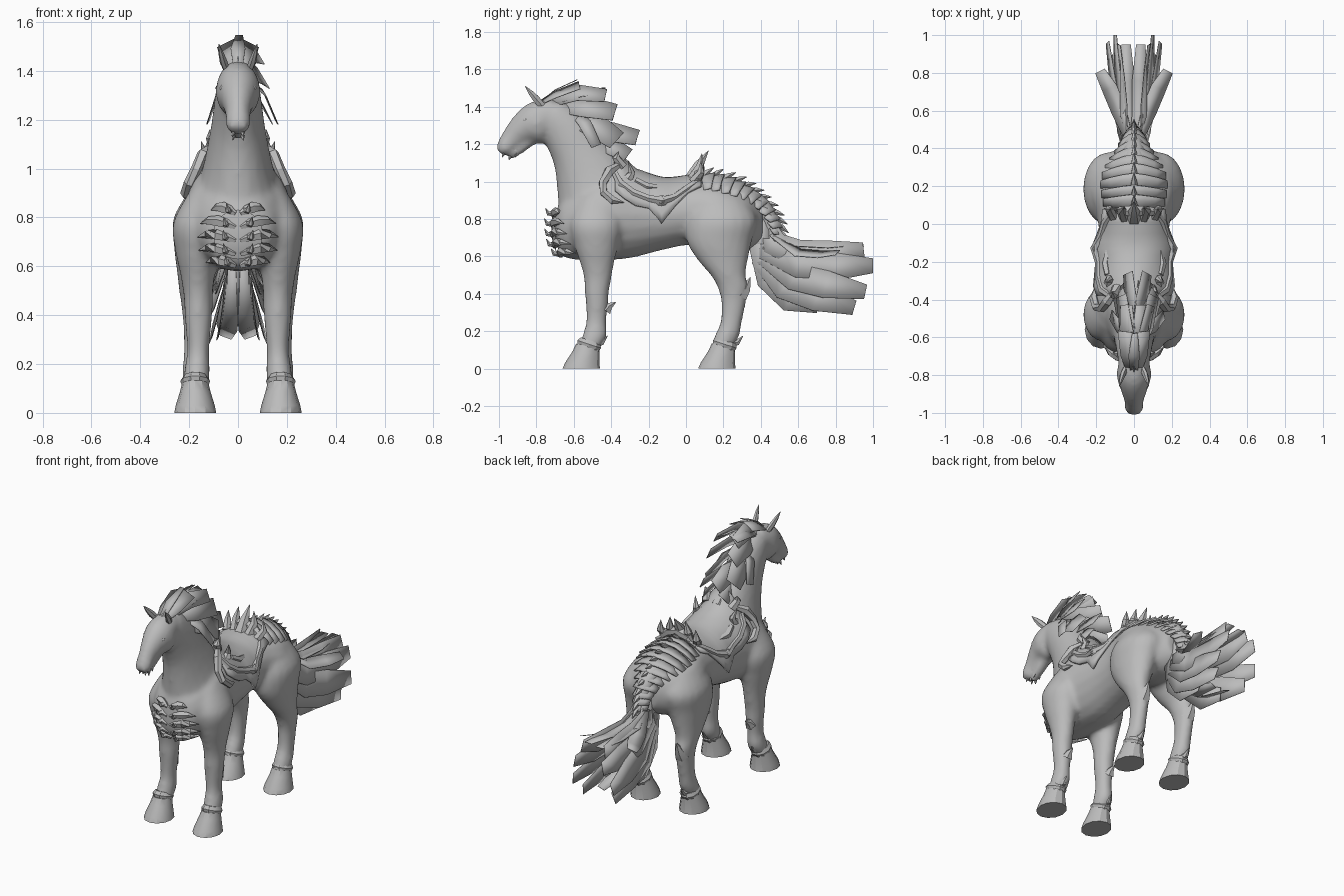
import bpy, bmesh, math
from mathutils import Vector, Matrix
from mathutils.bvhtree import BVHTree

GREY = bpy.data.materials.new("plain grey")
GREY.diffuse_color = (0.5, 0.5, 0.5, 1)


def make(name, bm, angle=30, thick=0):
    """Turn a bmesh into a named object."""
    bmesh.ops.recalc_face_normals(bm, faces=bm.faces[:])
    me = bpy.data.meshes.new(name)
    bm.to_mesh(me)
    bm.free()
    me.materials.append(GREY)
    me.shade_smooth()
    me.set_sharp_from_angle(angle=math.radians(angle))
    ob = bpy.data.objects.new(name, me)
    bpy.context.collection.objects.link(ob)
    if thick:
        mod = ob.modifiers.new("thickness", 'SOLIDIFY')
        mod.thickness, mod.offset = thick, 0
    return ob


def skin(bm, rings, closed=True):
    """Bridge rows of points with quads; closed rows get end caps."""
    rows = [[bm.verts.new(p) for p in r] for r in rings]
    n = len(rows[0])
    for a, b in zip(rows, rows[1:]):
        for i in range(n if closed else n - 1):
            j = (i + 1) % n
            bm.faces.new((a[i], a[j], b[j], b[i]))
    if closed:
        bm.faces.new(rows[0])
        bm.faces.new(rows[-1])


def catmull(pts, sub):
    """Smoothly interpolate tuples of numbers."""
    out = []
    for i in range(len(pts) - 1):
        p = [pts[max(i - 1, 0)], pts[i], pts[i + 1], pts[min(i + 2, len(pts) - 1)]]
        for k in range(sub):
            t = k / sub
            out.append([0.5 * (2 * b + (c - a) * t + (2 * a - 5 * b + 4 * c - d) * t * t
                               + (3 * b - a - 3 * c + d) * t ** 3) for a, b, c, d in zip(*p)])
    return out + [list(pts[-1])]


def loft(bm, stations, side=1, n=20, sub=4):
    """Stations are x, y, z, half width, half depth, tilt of the depth axis."""
    rings = []
    for x, y, z, rx, rv, tilt in catmull(stations, sub):
        c, s = math.cos(math.radians(tilt)), math.sin(math.radians(tilt))
        rings.append([(side * (x + rx * math.cos(a)), y + rv * math.sin(a) * c, z + rv * math.sin(a) * s)
                      for a in (2 * math.pi * k / n for k in range(n))])
    skin(bm, rings)


def tube(bm, pts, radii, n=6, flat=1.0):
    """Tapered horn or bar along a path."""
    pts = [Vector(p) for p in pts]
    rings = []
    for i, p in enumerate(pts):
        t = (pts[min(i + 1, len(pts) - 1)] - pts[max(i - 1, 0)]).normalized()
        ref = Vector((1, 0, 0)) if abs(t.x) < 0.8 else Vector((0, 0, 1))
        u = (ref - t * ref.dot(t)).normalized()
        v = t.cross(u)
        r = max(radii[i], 0.0015)
        rings.append([p + u * r * flat * math.cos(a) + v * r * math.sin(a)
                      for a in (2 * math.pi * k / n for k in range(n))])
    skin(bm, rings)


def ribbon(bm, pts, widths, normal):
    """Flat lock of hair with its face along the given normal."""
    pts = [Vector(p) for p in pts]
    rows = []
    for i, p in enumerate(pts):
        t = (pts[min(i + 1, len(pts) - 1)] - pts[max(i - 1, 0)]).normalized()
        w = t.cross(Vector(normal)).normalized() * widths[i] / 2
        rows.append([p - w, p + w])
    skin(bm, rows, closed=False)


# Horse body: trunk, neck, head, jaw and legs merged into one smooth skin
bm = bmesh.new()
loft(bm, [(0, y, z, rx, rz, 90) for y, z, rx, rz in (
    (-.70, .75, .06, .07), (-.66, .755, .14, .155), (-.56, .785, .20, .205), (-.45, .815, .22, .235),
    (-.30, .825, .20, .235), (-.12, .82, .183, .185), (.03, .84, .195, .18), (.18, .815, .235, .195),
    (.32, .79, .195, .165), (.41, .78, .07, .09))])
loft(bm, [(0, -.45, .82, .20, .24, 15), (0, -.50, 1.0, .145, .205, 25), (0, -.565, 1.15, .114, .156, 27),
          (0, -.635, 1.265, .098, .133, 32), (0, -.71, 1.345, .085, .105, 45), (0, -.74, 1.37, .07, .08, 50)])
loft(bm, [(0, -.71, 1.358, .075, .088, 95), (0, -.80, 1.312, .092, .115, 109), (0, -.88, 1.278, .068, .081, 122),
          (0, -.937, 1.222, .050, .061, 130), (0, -.97, 1.182, .051, .048, 135), (0, -.997, 1.157, .034, .028, 135)])
loft(bm, [(0, -.83, 1.225, .04, .035, 120), (0, -.90, 1.165, .034, .026, 120), (0, -.945, 1.132, .028, .02, 120)])
for s in (-1, 1):
    loft(bm, [(x, y, z, rx, ry, 0) for x, y, z, rx, ry in (
        (.12, -.47, .92, .07, .10), (.165, -.48, .78, .10, .14), (.165, -.48, .66, .091, .118),
        (.165, -.475, .56, .070, .09), (.163, -.472, .48, .060, .073), (.162, -.477, .40, .057, .064),
        (.162, -.476, .34, .052, .060), (.163, -.48, .25, .045, .054), (.168, -.49, .17, .053, .066),
        (.172, -.52, .10, .05, .054))], s)
    loft(bm, [(x, y, z, rx, ry, 0) for x, y, z, rx, ry in (
        (.10, .18, .92, .09, .13), (.132, .19, .80, .132, .19), (.15, .178, .68, .112, .174),
        (.165, .197, .58, .085, .134), (.175, .225, .50, .066, .094), (.175, .25, .44, .057, .084),
        (.175, .255, .36, .049, .067), (.175, .242, .25, .047, .058), (.175, .217, .17, .052, .066),
        (.175, .185, .10, .05, .058))], s)
body = make("horse_body", bm)
mod = body.modifiers.new("merge", 'REMESH')
mod.mode, mod.voxel_size, mod.use_smooth_shade = 'VOXEL', 0.015, True
mod = body.modifiers.new("soften", 'SMOOTH')
mod.factor, mod.iterations = 0.5, 7
tree = BVHTree.FromObject(body, bpy.context.evaluated_depsgraph_get())


def drape(origin, direction, lift):
    """Point on the body, pushed back along the ray."""
    d = Vector(direction).normalized()
    hit = tree.ray_cast(Vector(origin), d)[0]
    if hit is None:
        hit = Vector(origin) + d * 1.4
    return hit - d * lift


def wrap(x, y, z, lift):
    """Move a point radially onto the trunk."""
    d = Vector((x, 0, z - .85)).normalized()
    return drape(Vector((0, y, .85)) + d, -d, lift)


# Hooves with a spiked cuff above each
hooves, cuffs, eyes, ears = (bmesh.new() for _ in range(4))
for s in (-1, 1):
    for x, y in ((.175, -.56), (.175, .165)):
        loft(hooves, [(x, y, 0, .086, .10, 0), (x, y + .005, .03, .080, .092, 0),
                      (x, y + .025, .085, .063, .072, -6), (x, y + .035, .12, .054, .064, -12)], s, n=12, sub=1)
        loft(cuffs, [(x, y + .037, .11, .054, .062, -18), (x, y + .042, .13, .061, .070, -18),
                     (x, y + .05, .15, .048, .058, -18)], s, n=10, sub=1)
        tube(cuffs, [(s * x, y + .08, .14), (s * x, y + .11, .14), (s * x, y + .14, .175)], [.028, .018, 0])
    tube(cuffs, [(s * .163, -.43, .31), (s * .163, -.41, .335), (s * .163, -.375, .355)], [.035, .022, 0])
    tube(cuffs, [(s * .175, .29, .39), (s * .175, .32, .43), (s * .175, .345, .49)], [.045, .03, 0])
    # Eyes and ears
    bmesh.ops.create_uvsphere(eyes, u_segments=10, v_segments=6, radius=.014,
                              matrix=Matrix.Translation((s * .062, -.86, 1.33)))
    tube(ears, [(s * .045, -.765, 1.40), (s * .06, -.80, 1.44), (s * .07, -.83, 1.475), (s * .078, -.86, 1.51)],
         [.02, .022, .015, 0], flat=.7)
make("hooves", hooves)
make("leg_spikes", cuffs)
make("eyes", eyes, 60)
make("ears", ears)

# Small barbs under the mouth
bm = bmesh.new()
for s in (-1, 1):
    for y, z in ((-.975, 1.15), (-.94, 1.135), (-.905, 1.15)):
        tube(bm, [(s * .018, y, z), (s * .022, y - .006, z - .02)], [.01, 0], 5)
make("mouth_barbs", bm)

# Saddle draped over the back, with a pointed flap each side
bm = bmesh.new()
rows = []
for y, ang, lift in ((-.38, 62, .015), (-.33, 74, .02), (-.27, 84, .014), (-.20, 88, .014), (-.165, 98, .025),
                     (-.13, 110, .035), (-.095, 98, .025), (-.05, 82, .012), (.01, 62, .012), (.08, 52, .02)):
    row = []
    for k in range(-8, 9):
        a = math.radians(ang * k / 8)
        d = Vector((math.sin(a), 0, math.cos(a)))
        row.append(drape(Vector((0, y, .85)) + d, -d, .012 + (lift - .012) * abs(k) / 8))
    rows.append(row)
skin(bm, rows, closed=False)
make("saddle", bm, 35, 0.016)

# Saddle scrolls, pommel and cantle horns, and the flap bosses
bm = bmesh.new()
for s in (-1, 1):
    tube(bm, [wrap(s * x, y, z, l) for x, y, z, l in ((.09, -.35, 1.08, .03), (.15, -.41, 1.07, .025),
         (.18, -.445, 1.0, .02), (.20, -.44, .94, .015), (.215, -.39, .90, .012), (.215, -.33, .89, .01))],
         [.015, .028, .024, .022, .024, 0])
    tube(bm, [(s * .09, -.34, 1.08), (s * .11, -.375, 1.13), (s * .115, -.36, 1.16)], [.03, .022, 0])
    tube(bm, [wrap(s * x, y, z, l) for x, y, z, l in ((.14, -.38, 1.06, .015), (.18, -.35, 1.0, .015),
         (.205, -.28, .95, .015), (.215, -.20, .92, .018), (.22, -.13, .90, .04), (.205, -.06, .93, .012),
         (.17, .01, .98, .012), (.12, .07, 1.02, .015))], [.018, .024, .022, .02, .024, .02, .022, .02])
    tube(bm, [wrap(s * x, y, z, .016) for x, y, z in ((.16, -.27, 1.03), (.17, -.21, .99), (.18, -.15, 1.0), (.16, -.09, .99))],
         [.018, .022, .016, 0], 5)
    tube(bm, [wrap(s * .15, -.31, 1.04, .01), wrap(s * .14, -.29, 1.06, .04), (s * .15, -.31, 1.11)], [.03, .02, 0])
    tube(bm, [(s * .05, .03, 1.01), (s * .065, .075, 1.08), (s * .055, .085, 1.15)], [.03, .025, 0])
    tube(bm, [(s * .11, .04, 1.0), (s * .13, .08, 1.05), (s * .125, .08, 1.11)], [.028, .022, 0])
    p = wrap(s * .22, -.13, .90, .04)
    tube(bm, [p, p + Vector((s * .015, 0, 0))], [.032, .015], 8)
tube(bm, [(0, -.33, 1.08), (0, -.37, 1.13), (0, -.36, 1.16)], [.045, .03, 0])
tube(bm, [(0, .03, 1.01), (0, .07, 1.09), (0, .12, 1.165)], [.045, .03, 0])
tube(bm, [(-.13, .06, 1.0), (-.07, .07, 1.045), (0, .07, 1.065), (.07, .07, 1.045), (.13, .06, 1.0)],
     [.02, .028, .032, .028, .02])
make("saddle_ornaments", bm)

# Tail root carrying the last plates
bm = bmesh.new()
loft(bm, [(0, .31, .92, .07, .06, 60), (0, .40, .87, .055, .05, 35), (0, .45, .78, .045, .045, 10),
          (0, .46, .66, .04, .04, 0)], n=12)
make("tail_root", bm, 60)

# Overlapping pointed plates along the rump, each with a central spike
plates, spikes = bmesh.new(), bmesh.new()
path = catmull([(.09, 1.025, .16, .07), (.20, 1.012, .175, .075), (.30, .975, .15, .07), (.38, .915, .10, .055),
                (.452, .84, .065, .045), (.485, .77, .05, .04), (.495, .70, .04, .04)], 2)
for i in range(len(path) - 1):
    y, z, w, sag = path[i]
    t = Vector((0, path[i + 1][0] - y, path[i + 1][1] - z)).normalized()
    nrm = Vector((0, -t.z, t.y))
    rows = []
    for along, lift in ((-.015, 0), (.025, .016), (.05, .026)):
        rows.append([Vector((w * u, y, z)) + nrm * (lift * (1 - .4 * abs(u)) - sag * u * u)
                     + t * (along * (1.3 - .7 * abs(u)) + .02 * abs(u)) for u in (-1, -.7, -.35, 0, .35, .7, 1)])
    skin(plates, rows, closed=False)
    p = Vector((0, y, z))
    tube(spikes, [p, p + nrm * .03 + t * .025, p + nrm * .055 + t * .055], [.022, .014, 0], 5)
make("rump_plates", plates, 25, 0.01)
make("rump_spikes", spikes)

# Breastplate with swept rib bars and forward barbs
bm = bmesh.new()
rows = [[drape((.145 * r * math.cos(a), -2, .73 + .145 * r * math.sin(a)), (0, 1, 0), .018)
         for a in (2 * math.pi * k / 20 for k in range(20))] for r in (.1, .4, .7, 1)]
skin(bm, rows[:-1])
bars = bmesh.new()
for s in (-1, 1):
    for z0, reach in ((.85, .10), (.795, .145), (.74, .155), (.685, .15), (.635, .12)):
        pts = [drape((s * (.01 + reach * u), -2, z0 - .035 + .06 * u - .045 * u ** 3), (0, 1, 0), .014)
               for u in (0, .25, .5, .75, 1)]
        tube(bars, pts, [.01, .02, .024, .018, 0], 5)
        p = pts[1]
        tube(bars, [p, p + Vector((s * .006, -.03, 0)), p + Vector((s * .012, -.045, .028))], [.018, .012, 0], 5)
make("breastplate", bm, 40)
make("breastplate_ribs", bars)

# Mane: broad locks swept back from the crest on both sides
bm = bmesh.new()
locks = (((-.72, 1.43), (-.58, 1.475), (-.43, 1.46), .10, .04, .07), ((-.68, 1.41), (-.54, 1.40), (-.38, 1.37), .13, .055, .085),
         ((-.64, 1.36), (-.50, 1.31), (-.37, 1.22), .15, .06, .10), ((-.54, 1.29), (-.40, 1.265), (-.26, 1.235), .12, .03, .05),
         ((-.53, 1.23), (-.42, 1.20), (-.31, 1.14), .11, .04, .07), ((-.60, 1.38), (-.54, 1.31), (-.48, 1.19), .07, .095, .14))
for s in (-1, 1):
    for a, b, c, w, x1, x2 in locks:
        ribbon(bm, [(s * .012, *a), (s * x1 + .012, *b), (s * x2 + .018, *c)], [w * .7, w, w * .8], (s, 0, .6))
    # Top locks leaning like a roof
    ribbon(bm, [(s * .015, -.80, 1.41), (s * .035, -.70, 1.465), (s * .045, -.57, 1.515)], [.04, .08, .09], (s * .5, 0, 1))
    ribbon(bm, [(s * .02, -.66, 1.44), (s * .035, -.56, 1.475), (s * .04, -.43, 1.485)], [.06, .09, .07], (s * .5, 0, 1))
ribbon(bm, [(0, -.78, 1.425), (0, -.70, 1.49), (.005, -.58, 1.545)], [.04, .06, .03], (0, 0, 1))
make("mane", bm, 5, 0.004)

# Tail: fanned locks on both sides plus top and lower inner locks
bm = bmesh.new()
fan = (((.47, .67), (.60, .615), (.78, .61), (.95, .635), .05, .08), ((.45, .63), (.60, .56), (.80, .545), (1.0, .55), .075, .10),
       ((.44, .60), (.58, .49), (.75, .45), (.96, .41), .085, .14), ((.42, .58), (.53, .44), (.70, .38), (.90, .325), .075, .11),
       ((.41, .64), (.45, .48), (.56, .375), (.71, .335), .055, .08))
for s in (-1, 1):
    for a, b, c, d, x1, x2 in fan:
        ribbon(bm, [(s * .02, .43, .80), (s * .045, *a), (s * x1, *b), (s * (x1 + x2) / 2, *c), (s * x2, *d)],
               [.06, .14, .15, .15, .08], (s, 0, .2))
    ribbon(bm, [(s * .03, .46, .72), (s * .08, .60, .62), (s * .13, .72, .61), (s * .18, .81, .62)],
           [.05, .09, .09, .06], (s * .5, 0, 1))
    ribbon(bm, [(s * .02, .41, .60), (s * .035, .48, .43), (s * .045, .60, .35), (s * .05, .80, .31)],
           [.06, .08, .09, .05], (s * -.4, .5, 1))
    ribbon(bm, [(s * .03, .41, .85), (s * .04, .405, .70), (s * .045, .42, .53)], [.05, .08, .09], (s, 0, 0))
for x, z in ((-.035, .655), (.03, .665)):
    ribbon(bm, [(0, .45, .72), (x, .58, z - .01), (x, .76, z - .02), (x * 1.2, .95, z)], [.05, .08, .08, .05], (0, 0, 1))
make("tail_hair", bm, 5, 0.004)
